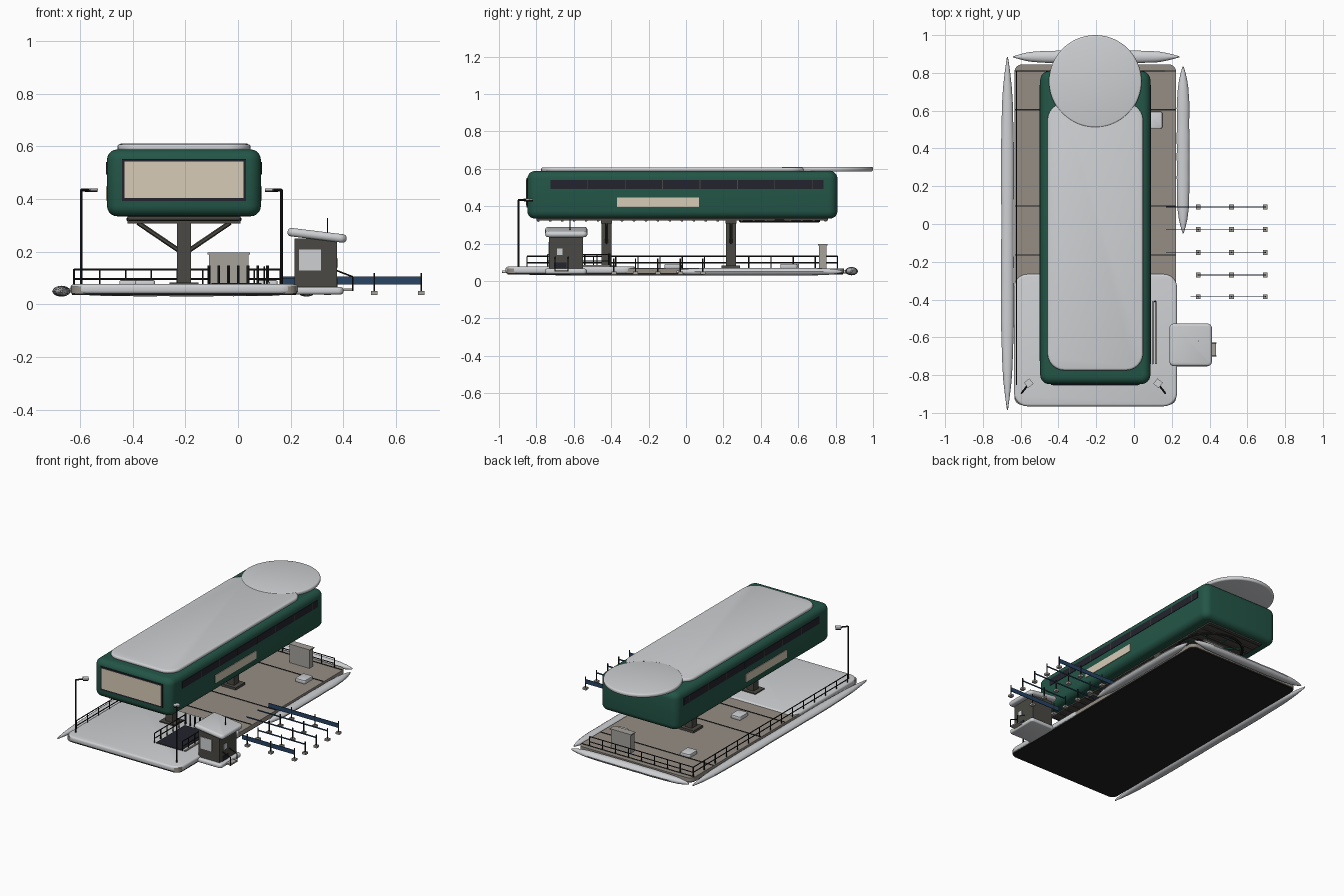
import bpy, bmesh, math, random
from mathutils import Vector, Matrix

if "Cube" in bpy.data.objects:
    bpy.data.objects.remove(bpy.data.objects["Cube"])

random.seed(4)


def mat(name, *rgb):
    m = bpy.data.materials.new(name)
    m.diffuse_color = (*rgb, 1)
    m.use_nodes = True
    m.node_tree.nodes["Principled BSDF"].inputs["Base Color"].default_value = m.diffuse_color
    return m


GREEN = mat("dark green", 0.017, 0.092, 0.062)
SNOW = mat("snow white", 0.62, 0.63, 0.65)
DECK = mat("warm grey deck", 0.30, 0.27, 0.235)
CREAM = mat("cream", 0.68, 0.60, 0.47)
NAVY = mat("dark glass", 0.016, 0.017, 0.026)
BLUE = mat("belt blue", 0.02, 0.058, 0.13)
OLIVE = mat("dark stone grey", 0.068, 0.066, 0.056)
BLACK = mat("black metal", 0.014, 0.014, 0.014)
STONE = mat("pale stone", 0.38, 0.36, 0.33)


def finish(name, bm, m, smooth=False):
    bmesh.ops.recalc_face_normals(bm, faces=bm.faces)
    me = bpy.data.meshes.new(name)
    bm.to_mesh(me)
    bm.free()
    me.materials.append(m)
    ob = bpy.data.objects.new(name, me)
    bpy.context.collection.objects.link(ob)
    if smooth:
        bpy.ops.object.select_all(action='DESELECT')
        ob.select_set(True)
        bpy.context.view_layer.objects.active = ob
        bpy.ops.object.shade_smooth_by_angle(angle=math.radians(40))
    return ob


def boxes(name, m, *bounds):
    """One object of axis-aligned boxes (x0, x1, y0, y1, z0, z1)."""
    bm = bmesh.new()
    for x0, x1, y0, y1, z0, z1 in bounds:
        M = Matrix.Translation(((x0 + x1) / 2, (y0 + y1) / 2, (z0 + z1) / 2))
        bmesh.ops.create_cube(bm, size=1, matrix=M @ Matrix.Diagonal((x1 - x0, y1 - y0, z1 - z0, 1)))
    return finish(name, bm, m)


def rods(name, m, r, *segs, n=6):
    """One object of round bars between point pairs."""
    bm = bmesh.new()
    for a, b in segs:
        a, b = Vector(a), Vector(b)
        M = Matrix.Translation((a + b) / 2) @ (b - a).to_track_quat('Z', 'Y').to_matrix().to_4x4()
        bmesh.ops.create_cone(bm, cap_ends=True, segments=n, radius1=r, radius2=r,
                              depth=(b - a).length, matrix=M)
    return finish(name, bm, m, True)


def slab(name, m, x0, x1, y0, y1, z0, z1, r, bevel=0.0, seg=3):
    """Rounded-rectangle plate with optionally rolled edges."""
    bm = bmesh.new()
    vs = []
    for cx, cy, a0 in ((x1 - r, y1 - r, 0), (x0 + r, y1 - r, 90), (x0 + r, y0 + r, 180), (x1 - r, y0 + r, 270)):
        for i in range(7):
            a = math.radians(a0 + i * 15)
            vs.append(bm.verts.new((cx + r * math.cos(a), cy + r * math.sin(a), z0)))
    f = bm.faces.new(vs)
    ext = bmesh.ops.extrude_face_region(bm, geom=[f])
    bmesh.ops.translate(bm, vec=(0, 0, z1 - z0), verts=[v for v in ext['geom'] if isinstance(v, bmesh.types.BMVert)])
    if bevel:
        rim = [e for e in bm.edges if abs(e.verts[0].co.z - e.verts[1].co.z) < 1e-6]
        bmesh.ops.bevel(bm, geom=rim, offset=bevel, segments=seg, profile=0.5, affect='EDGES')
    return finish(name, bm, m, True)


def drift(name, p, q, width, height):
    """Snow bank lofted from p to q with tapered, slightly lumpy ends."""
    p, q = Vector(p), Vector(q)
    d = q - p
    side = Vector((d.y, -d.x, 0)).normalized()
    bm = bmesh.new()
    rings = []
    for i in range(25):
        t = i / 24
        s = max(0.08, 1 - abs(2 * t - 1) ** 6) * random.uniform(0.92, 1.0)
        rings.append([bm.verts.new(p + d * t + side * (width / 2 * s * math.cos(a))
                                   + Vector((0, 0, height / 2 * s ** 0.5 * math.sin(a))))
                      for a in (k * math.tau / 12 for k in range(12))])
    for a, b in zip(rings, rings[1:]):
        for k in range(12):
            bm.faces.new((a[k], a[k - 1], b[k - 1], b[k]))
    bm.faces.new(rings[0])
    bm.faces.new(rings[-1])
    return finish(name, bm, SNOW, True)


CX = -0.205  # centre line of the raised hall

# --- ground platform, front snow sheet and snow banks ---
slab("platform_base", BLACK, -0.63, 0.22, -0.955, 0.84, 0.035, 0.05, 0.04)
slab("platform_deck", DECK, -0.633, 0.223, -0.958, 0.845, 0.042, 0.068, 0.04)
slab("front_snow_sheet", SNOW, -0.635, 0.228, -0.965, -0.265, 0.04, 0.077, 0.07, 0.012)
boxes("deck_joints", BLACK, *[(-0.63, 0.22, y - 0.003, y + 0.003, 0.066, 0.071) for y in (0.81, 0.605, 0.095, -0.165)])
drift("left_snow_bank", (-0.67, -0.985, 0.05), (-0.67, 0.885, 0.05), 0.07, 0.042)
drift("back_snow_bank", (-0.64, 0.885, 0.053), (0.24, 0.885, 0.053), 0.07, 0.045)
drift("right_snow_bank", (0.26, -0.05, 0.05), (0.26, 0.835, 0.05), 0.07, 0.042)
for i, (x, y) in enumerate(((0.115, 0.55), (-0.41, 0.56), (-0.35, -0.07))):
    slab(f"snowy_bench_{i}", SNOW, x - 0.04, x + 0.035, y - 0.045, y + 0.045, 0.066, 0.092, 0.01, 0.006, 2)

# --- raised hall ---
slab("hall_body", GREEN, -0.497, 0.087, -0.848, 0.81, 0.334, 0.588, 0.05, 0.04, 5)
slab("roof_snow", SNOW, -0.458, 0.048, -0.775, 0.64, 0.582, 0.608, 0.09, 0.011)
bm = bmesh.new()
bmesh.ops.create_cone(bm, cap_ends=True, segments=64, radius1=0.245, radius2=0.245, depth=0.026,
                      matrix=Matrix.Translation((CX, 0.755, 0.598)))
rim = [e for e in bm.edges if abs(e.verts[0].co.z - e.verts[1].co.z) < 1e-6]
bmesh.ops.bevel(bm, geom=rim, offset=0.01, segments=3, profile=0.5, affect='EDGES')
finish("roof_disc", bm, SNOW, True)

# --- hall windows and panels ---
boxes("front_window_frame", NAVY, (-0.44, 0.03, -0.853, -0.846, 0.393, 0.552))
boxes("front_window_pane", CREAM, (-0.43, 0.02, -0.855, -0.847, 0.403, 0.542))
for label, x in (("left", -0.497), ("right", 0.087)):
    boxes(f"{label}_window_strip", NAVY, (x - 0.003, x + 0.003, -0.725, 0.735, 0.492, 0.54))
    boxes(f"{label}_mullions", OLIVE, *[(x - 0.004, x + 0.004, y - 0.002, y + 0.002, 0.492, 0.54)
                                        for y in [-0.725 + 0.2 * k for k in range(1, 8)]])
    boxes(f"{label}_cream_panel", CREAM, (x - 0.004, x + 0.004, -0.37, 0.07, 0.395, 0.448))

# --- hall underside: soffit, ribs and ring ---
boxes("soffit", OLIVE, (-0.42, 0.01, -0.80, 0.76, 0.325, 0.338))
rods("soffit_ribs", OLIVE, 0.008, *[((-0.415, -0.79 + 0.064 * k, 0.325), (0.005, -0.79 + 0.064 * k, 0.325))
                                   for k in range(25)], n=8)
ring = [(CX + 0.21 * math.cos(a), 0.5 + 0.21 * math.sin(a), 0.323) for a in (k * math.tau / 32 for k in range(33))]
rods("soffit_ring", BLACK, 0.009, *zip(ring, ring[1:]))
rods("soffit_spokes", GREEN, 0.006, *[((CX, 0.5, 0.323), ring[k]) for k in range(0, 32, 4)])

# --- support pillars ---
for i, y in enumerate((-0.425, 0.24)):
    boxes(f"pillar_{i}", OLIVE, (CX - 0.026, CX + 0.026, y - 0.026, y + 0.026, 0.07, 0.33),
          (-0.42, 0.01, y - 0.03, y + 0.03, 0.307, 0.334),
          (CX - 0.055, CX + 0.055, y - 0.05, y + 0.05, 0.066, 0.084))
    rods(f"pillar_struts_{i}", OLIVE, 0.009, *[((CX + s * 0.175, y, 0.31), (CX + s * 0.02, y, 0.205)) for s in (-1, 1)])

# --- railings ---


def railing(name, a, b, n, z0=0.066, top=0.132):
    a, b = Vector((*a, 0)), Vector((*b, 0))
    up = lambda p, z: p + Vector((0, 0, z))
    posts = [a.lerp(b, k / n) for k in range(n + 1)]
    rods(name, BLACK, 0.0035, *[(up(p, z0), up(p, top)) for p in posts],
         *[(up(a, z), up(b, z)) for z in (top, top - 0.035)])


railing("left_railing", (-0.622, -0.85), (-0.622, 0.81), 14)
railing("back_railing", (-0.622, 0.81), (0.16, 0.81), 8)
railing("entry_railing_side", (0.1, -0.74), (0.1, -0.41), 5, top=0.142)
railing("entry_railing_inner", (-0.11, -0.74), (-0.11, -0.41), 5, top=0.142)
rods("entry_posts", BLACK, 0.006, *[((-0.11 + 0.037 * k, -0.41, 0.07), (-0.11 + 0.037 * k, -0.41, 0.148))
                                    for k in range(7)])
boxes("entry_mat", NAVY, (-0.1, 0.09, -0.74, -0.43, 0.075, 0.081))
boxes("entry_ledge", STONE, (0.112, 0.122, -0.74, -0.41, 0.07, 0.085))

# --- back cabinet ---
boxes("cabinet", STONE, (-0.11, 0.04, 0.712, 0.752, 0.066, 0.19), (-0.115, 0.045, 0.707, 0.757, 0.19, 0.197))

# --- lamp posts, arms turned inwards ---
for label, x, s in (("left", -0.595, 1), ("right", 0.165, -1)):
    rods(f"{label}_lamp_post", BLACK, 0.005, ((x, -0.895, 0.07), (x, -0.895, 0.434)),
         ((x, -0.895, 0.434), (x + s * 0.035, -0.85, 0.434)), n=8)
    head = boxes(f"{label}_lamp_head", SNOW, (-0.018, 0.018, -0.018, 0.018, -0.002, 0.006))
    lens = boxes(f"{label}_lamp_housing", BLACK, (-0.017, 0.017, -0.017, 0.017, -0.008, -0.001))
    for ob in (head, lens):
        ob.location = (x + s * 0.038, -0.843, 0.434)
        ob.rotation_euler.z = math.radians(38 * s)

# --- ticket kiosk ---
slab("kiosk_base_snow", SNOW, 0.205, 0.40, -0.755, -0.53, 0.038, 0.066, 0.02, 0.01)
boxes("kiosk_walls", OLIVE, (0.215, 0.375, -0.732, -0.552, 0.06, 0.25))
roof = slab("kiosk_snow_roof", SNOW, -0.113, 0.113, -0.113, 0.113, -0.016, 0.016, 0.025, 0.014)
roof.location = (0.30, -0.64, 0.262)
roof.rotation_euler.y = math.radians(7)
boxes("kiosk_front_window", SNOW, (0.232, 0.315, -0.736, -0.73, 0.128, 0.208))
boxes("kiosk_side_window", SNOW, (0.373, 0.379, -0.69, -0.66, 0.14, 0.175))
boxes("kiosk_hatch", NAVY, (0.373, 0.378, -0.705, -0.64, 0.062, 0.098))
rods("kiosk_aerial", BLACK, 0.002, ((0.34, -0.62, 0.26), (0.34, -0.62, 0.328)))
boxes("kiosk_step", STONE, (0.40, 0.435, -0.70, -0.63, 0.05, 0.06))
rods("kiosk_handrail", BLACK, 0.003, *[s for y in (-0.70, -0.63) for s in
                                       (((0.375, y, 0.128), (0.435, y, 0.105)), ((0.435, y, 0.105), (0.435, y, 0.05)))])

# --- queue posts and belts ---
rows = (0.09, -0.03, -0.15, -0.27, -0.385)
spots = [(x, y) for y in rows for x in (0.34, 0.517, 0.695)]
boxes("queue_bases", STONE, *[(x - 0.013, x + 0.013, y - 0.013, y + 0.013, 0.036, 0.05) for x, y in spots])
rods("queue_posts", BLACK, 0.004, *[((x, y, 0.05), (x, y, 0.12)) for x, y in spots])
boxes("wide_belts", BLUE, (0.17, 0.695, 0.088, 0.092, 0.076, 0.105), (0.30, 0.695, -0.387, -0.383, 0.076, 0.105))
boxes("narrow_belts", BLUE, *[(x, 0.695, y - 0.002, y + 0.002, 0.098, 0.106)
                              for x, y in ((0.17, -0.03), (0.17, -0.15), (0.34, -0.27))])
